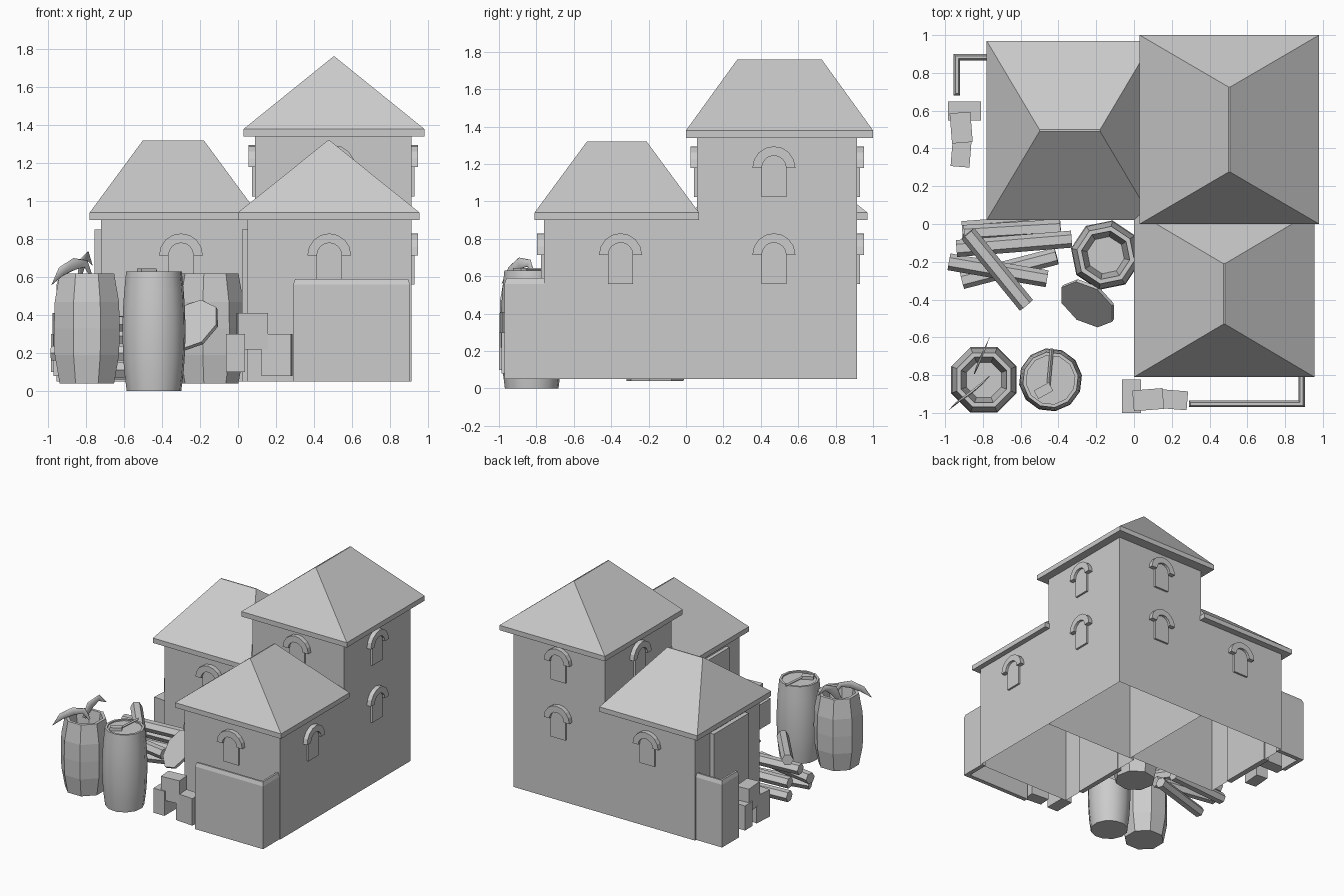
import bpy, bmesh
from math import sin, cos, pi
from mathutils import Vector, Matrix

if "Cube" in bpy.data.objects:
    bpy.data.objects.remove(bpy.data.objects["Cube"])


def add(name, bm, mat=None):
    bmesh.ops.recalc_face_normals(bm, faces=bm.faces)
    me = bpy.data.meshes.new(name)
    bm.to_mesh(me)
    bm.free()
    ob = bpy.data.objects.new(name, me)
    bpy.context.collection.objects.link(ob)
    if mat:
        ob.matrix_world = mat
    return ob


def loft(name, rings, bottom=True, top=True, mat=None):
    bm = bmesh.new()
    loops = [[bm.verts.new(p) for p in r] for r in rings]
    n = len(loops[0])
    for a, b in zip(loops, loops[1:]):
        for i in range(n):
            j = (i + 1) % n
            bm.faces.new((a[i], a[j], b[j], b[i]))
    if bottom:
        bm.faces.new(loops[0][::-1])
    if top:
        bm.faces.new(loops[-1])
    return add(name, bm, mat)


def rect(x0, x1, y0, y1, z):
    return [(x0, y0, z), (x1, y0, z), (x1, y1, z), (x0, y1, z)]


def box(name, x0, x1, y0, y1, z0, z1, closed=True, mat=None):
    return loft(name, [rect(x0, x1, y0, y1, z0), rect(x0, x1, y0, y1, z1)], closed, closed, mat)


def hip_roof(name, x0, x1, y0, y1, z0, z1, ridge, along_x):
    # eave slab with a hipped top ending in a ridge line
    cx, cy, h = (x0 + x1) / 2, (y0 + y1) / 2, ridge / 2
    w = 0.004
    dx, dy = (h, w) if along_x else (w, h)
    loft(name, [rect(x0, x1, y0, y1, z0), rect(x0, x1, y0, y1, z0 + 0.04),
                rect(cx - dx, cx + dx, cy - dy, cy + dy, z1)])


def window(name, x, y, z, turn):
    # local frame: x across, -y outwards, origin at the arch centre on the wall
    m = Matrix.Translation((x, y, z)) @ Matrix.Rotation(turn, 4, 'Z')
    arc = lambda r: [(r * cos(pi * i / 8), r * sin(pi * i / 8)) for i in range(9)]
    ring = arc(0.115) + arc(0.065)[::-1]
    pane = arc(0.066) + [(-0.066, -0.155), (0.066, -0.155)]
    for part, pts, d in (("arch", ring, 0.036), ("pane", pane, 0.016)):
        loft(name + "_" + part, [[(u, 0.01, v) for u, v in pts],
                                 [(u, -d, v) for u, v in pts]], mat=m)


# house walls, open underneath
box("tower_walls", 0.09, 0.912, 0.06, 0.915, 0.05, 1.345, False)
box("left_wing_walls", -0.72, 0.09, 0.08, 0.915, 0.05, 0.91, False)
box("front_wing_walls", 0.05, 0.912, -0.76, 0.06, 0.05, 0.91, False)

# hipped roofs
hip_roof("tower_roof", 0.03, 0.98, 0.0, 1.0, 1.34, 1.76, 0.45, False)
hip_roof("left_wing_roof", -0.78, 0.10, 0.02, 0.97, 0.90, 1.32, 0.32, True)
hip_roof("front_wing_roof", 0.0, 0.955, -0.81, 0.07, 0.90, 1.32, 0.32, False)

# arched windows
LOW, HIGH = 0.715, 1.18
for i, (x, y, z, t) in enumerate([
        (0.48, -0.76, LOW, 0), (-0.30, 0.08, LOW, 0), (0.50, 0.06, HIGH, 0),
        (0.912, -0.35, LOW, pi / 2), (0.912, 0.47, LOW, pi / 2), (0.912, 0.47, HIGH, pi / 2),
        (0.50, 0.915, LOW, pi), (0.50, 0.915, HIGH, pi), (-0.30, 0.915, LOW, pi),
        (0.09, 0.48, HIGH, -pi / 2)]):
    window(f"window_{i}", x, y, z, t)

# door slabs on the left-facing walls
box("left_wing_door", -0.755, -0.71, 0.27, 0.72, 0.05, 0.85)
box("front_wing_door", 0.02, 0.06, -0.59, -0.13, 0.05, 0.85)


def yard_wall(name, pts):
    bm = bmesh.new()
    f = bm.faces.new([bm.verts.new((x, y, 0.05)) for x, y in pts])
    ret = bmesh.ops.extrude_face_region(bm, geom=[f])["geom"]
    bmesh.ops.translate(bm, vec=(0, 0, 0.51), verts=[v for v in ret if isinstance(v, bmesh.types.BMVert)])
    bm.normal_update()
    bmesh.ops.recalc_face_normals(bm, faces=bm.faces)
    top = max(bm.faces, key=lambda q: q.calc_center_median().z)
    bmesh.ops.inset_region(bm, faces=[top], thickness=0.014, depth=0.03)
    add(name, bm)


# L-shaped yard walls
yard_wall("front_yard_wall", [(0.29, -0.97), (0.905, -0.97), (0.905, -0.75), (0.87, -0.75),
                              (0.87, -0.935), (0.29, -0.935)])
yard_wall("left_yard_wall", [(-0.955, 0.68), (-0.92, 0.68), (-0.92, 0.865), (-0.71, 0.865),
                             (-0.71, 0.90), (-0.955, 0.90)])

# crate stacks: two below, one on top; the left stack is the front one turned
stack_turn = Matrix.Translation((0.015, 0.585, 0)) @ Matrix.Rotation(-pi / 2, 4, 'Z')
stack_turn = stack_turn @ Matrix.Diagonal((1, 1, 1, 1))
for side, m in (("front", Matrix()), ("left", stack_turn)):
    for nm, cx, cy, z0, sx, sy, sz, a in (("a", -0.013, -0.912, 0.10, 0.10, 0.175, 0.20, 0),
                                          ("b", 0.205, -0.93, 0.08, 0.155, 0.10, 0.22, -0.08),
                                          ("c", 0.075, -0.93, 0.22, 0.16, 0.11, 0.19, 0.08)):
        if side == "left":
            # same stack along the left wall
            cx, cy, sx, sy, a = cy + 0.015, 0.585 - cx, sy, sx, a
        box(f"{side}_crate_{nm}", -sx / 2, sx / 2, -sy / 2, sy / 2, 0, sz,
            mat=Matrix.Translation((cx, cy, z0)) @ Matrix.Rotation(a, 4, 'Z'))


def barrel(name, x, y, sides, turn, prof):
    rings = [[(r * cos(turn + 2 * pi * i / sides), r * sin(turn + 2 * pi * i / sides), z)
              for i in range(sides)] for r, z in prof]
    return loft(name, rings, mat=Matrix.Translation((x, y, 0)))


# barrels: two eight-sided open ones and a smooth closed one
OPEN = [(0.155, 0.04), (0.183, 0.19), (0.187, 0.33), (0.183, 0.47), (0.155, 0.62), (0.13, 0.62), (0.10, 0.42)]
barrel("open_barrel_front", -0.795, -0.825, 8, pi / 8, OPEN)
barrel("open_barrel_back", -0.15, -0.165, 8, pi / 8 + 0.2, OPEN)
closed = barrel("closed_barrel", -0.442, -0.825, 12, 0.15,
                [(0.145, 0), (0.158, 0.1), (0.165, 0.2), (0.168, 0.315), (0.165, 0.43),
                 (0.158, 0.53), (0.148, 0.63), (0.13, 0.63), (0.13, 0.62)])
bpy.context.view_layer.objects.active = closed
closed.select_set(True)
bpy.ops.object.shade_smooth_by_angle(angle=0.6)
closed.select_set(False)


def rod(name, a, b, r, sides):
    a, b = Vector(a), Vector(b)
    m = Matrix.Translation((a + b) / 2) @ (b - a).to_track_quat('Z', 'Y').to_matrix().to_4x4()
    h = (b - a).length / 2
    loft(name, [[(r * cos(2 * pi * i / sides), r * sin(2 * pi * i / sides), z)
                 for i in range(sides)] for z in (-h, h)], mat=m)


# octagonal lid leaning on the back barrel
c, n = Vector((-0.245, -0.42, 0.345)), Vector((-0.45, -0.67, 0.6)).normalized()
rod("barrel_lid", c - n * 0.01, c + n * 0.01, 0.162, 8)

# log pile
for i, (a, b) in enumerate([((-0.91, -0.03, 0.10), (-0.39, 0.01, 0.10)),
                            ((-0.91, -0.30, 0.10), (-0.41, -0.17, 0.12)),
                            ((-0.90, -0.05, 0.20), (-0.39, -0.02, 0.20)),
                            ((-0.98, -0.20, 0.20), (-0.46, -0.29, 0.20)),
                            ((-0.94, -0.13, 0.29), (-0.33, -0.08, 0.29)),
                            ((-0.88, -0.05, 0.38), (-0.57, -0.43, 0.35))]):
    rod(f"log_{i}", a, b, 0.045, 6)


def blade(name, pts, width):
    # flat tapering strip along a path, with a radius factor per point
    cu = bpy.data.curves.new(name, 'CURVE')
    cu.dimensions, cu.extrude, cu.bevel_depth, cu.bevel_resolution = '3D', width, 0.006, 0
    sp = cu.splines.new('POLY')
    sp.points.add(len(pts) - 1)
    for p, (x, y, z, r) in zip(sp.points, pts):
        p.co, p.radius = (x, y, z, 1), r
    ob = bpy.data.objects.new(name, cu)
    bpy.context.collection.objects.link(ob)
    bpy.context.view_layer.objects.active = ob
    ob.select_set(True)
    bpy.ops.object.convert(target='MESH')
    bpy.context.object.select_set(False)


# leaf-like pieces sticking out of the front barrel and lying on the closed one
blade("drooping_leaf", [(-0.77, -0.81, 0.60, 0.3), (-0.80, -0.84, 0.67, 0.7), (-0.86, -0.89, 0.67, 1),
                        (-0.93, -0.94, 0.63, 0.8), (-0.98, -0.985, 0.56, 0.05)], 0.025)
blade("upright_leaf", [(-0.84, -0.78, 0.58, 0.5), (-0.82, -0.73, 0.67, 1),
                       (-0.79, -0.66, 0.71, 0.7), (-0.765, -0.60, 0.66, 0.05)], 0.03)
rod("lid_stick", (-0.435, -0.66, 0.635), (-0.455, -0.88, 0.635), 0.01, 4)
box("lid_stick_head", -0.05, 0.04, -0.025, 0.025, 0.62, 0.645,
    mat=Matrix.Translation((-0.475, -0.88, 0)) @ Matrix.Rotation(0.5, 4, 'Z'))
